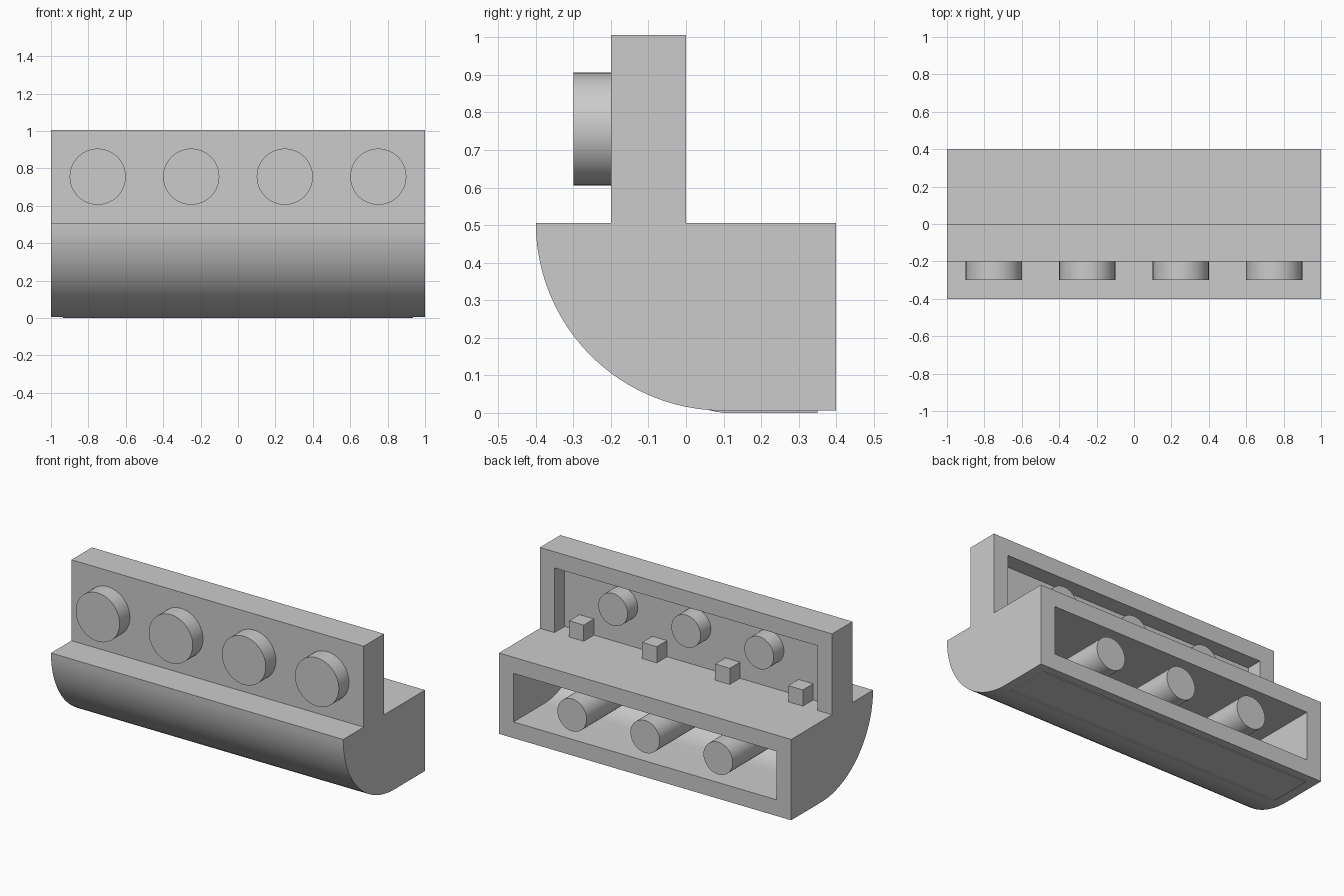
import bpy, bmesh, math

cube = bpy.data.objects.get("Cube")
if cube:
    bpy.data.objects.remove(cube, do_unlink=True)

grey = bpy.data.materials.new("plain_grey")
grey.use_nodes = True
grey.diffuse_color = (0.6, 0.6, 0.6, 1)
grey.node_tree.nodes["Principled BSDF"].inputs["Base Color"].default_value = (0.6, 0.6, 0.6, 1)

FLOOR = 0.006           # underside of the main body
SHELF = FLOOR + 0.5     # top of the base
CENTRE_Y = 0.1          # axis of the rounded front


def make_object(name, bm):
    bmesh.ops.recalc_face_normals(bm, faces=bm.faces)
    mesh = bpy.data.meshes.new(name)
    bm.to_mesh(mesh)
    bm.free()
    mesh.materials.append(grey)
    obj = bpy.data.objects.new(name, mesh)
    bpy.context.collection.objects.link(obj)
    return obj


def extrude_profile(name, points, half_width):
    """Extrude a (y, z) outline along x."""
    bm = bmesh.new()
    face = bm.faces.new([bm.verts.new((-half_width, y, z)) for y, z in points])
    moved = bmesh.ops.extrude_face_region(bm, geom=[face])["geom"]
    verts = [v for v in moved if isinstance(v, bmesh.types.BMVert)]
    bmesh.ops.translate(bm, verts=verts, vec=(2 * half_width, 0, 0))
    return make_object(name, bm)


def box(name, half_width, y0, y1, z0, z1, x=0):
    obj = extrude_profile(name, [(y0, z0), (y1, z0), (y1, z1), (y0, z1)], half_width)
    obj.location.x = x
    return obj


def activate(obj):
    bpy.ops.object.select_all(action='DESELECT')
    obj.select_set(True)
    bpy.context.view_layer.objects.active = obj


def smooth(obj):
    activate(obj)
    bpy.ops.object.shade_smooth_by_angle(angle=math.radians(30))


def peg(name, x, z, radius, y0, y1):
    """Round peg running along y."""
    bpy.ops.mesh.primitive_cylinder_add(vertices=64, radius=radius, depth=y1 - y0,
                                        location=(x, (y0 + y1) / 2, z),
                                        rotation=(math.pi / 2, 0, 0))
    obj = bpy.context.object
    obj.name = name
    obj.data.materials.append(grey)
    smooth(obj)


def cut(obj, cutter):
    activate(obj)
    mod = obj.modifiers.new("cut", 'BOOLEAN')
    mod.operation = 'DIFFERENCE'
    mod.solver = 'EXACT'
    mod.object = cutter
    bpy.ops.object.modifier_apply(modifier=mod.name)
    bpy.data.objects.remove(cutter, do_unlink=True)


def quarter_arc(radius, top, steps=24):
    """Rounded front from height top down to the lowest point."""
    start = math.asin((SHELF - top) / radius)
    angles = [start + (math.pi / 2 - start) * i / steps for i in range(steps + 1)]
    return [(CENTRE_Y - radius * math.cos(a), SHELF - radius * math.sin(a)) for a in angles]


# Base with rounded front, hollowed from the back
base = extrude_profile("base", quarter_arc(0.5, SHELF) + [(0.4, FLOOR), (0.4, SHELF)], 1)
hollow = quarter_arc(0.4, SHELF - 0.1) + [(0.5, FLOOR + 0.1), (0.5, SHELF - 0.1)]
cut(base, extrude_profile("base_cutter", hollow, 0.9))
smooth(base)

# Thin raised pad on the underside
extrude_profile("underside_pad", [(0.05, 0.01), (0.08, 0.003), (0.1, 0), (0.35, 0), (0.35, 0.01)], 0.935)

# Upright wall, recessed on the back and open down to the shelf
wall = box("upright_wall", 1, -0.2, 0, SHELF, SHELF + 0.5)
cut(wall, box("wall_cutter", 0.9, -0.1, 0.1, SHELF - 0.1, SHELF + 0.4))

# Four studs on the front and four small blocks in the back recess
for i in range(4):
    x = -0.75 + 0.5 * i
    peg(f"front_stud_{i + 1}", x, SHELF + 0.25, 0.15, -0.3, -0.2)
    box(f"recess_block_{i + 1}", 0.05, -0.1, 0, SHELF, SHELF + 0.1, x)

# Three pegs in each back hollow
for i in range(3):
    x = -0.5 + 0.5 * i
    peg(f"upper_peg_{i + 1}", x, SHELF + 0.25, 0.1, -0.1, 0)
    peg(f"lower_peg_{i + 1}", x, SHELF - 0.25, 0.1, -0.25, 0.4)
